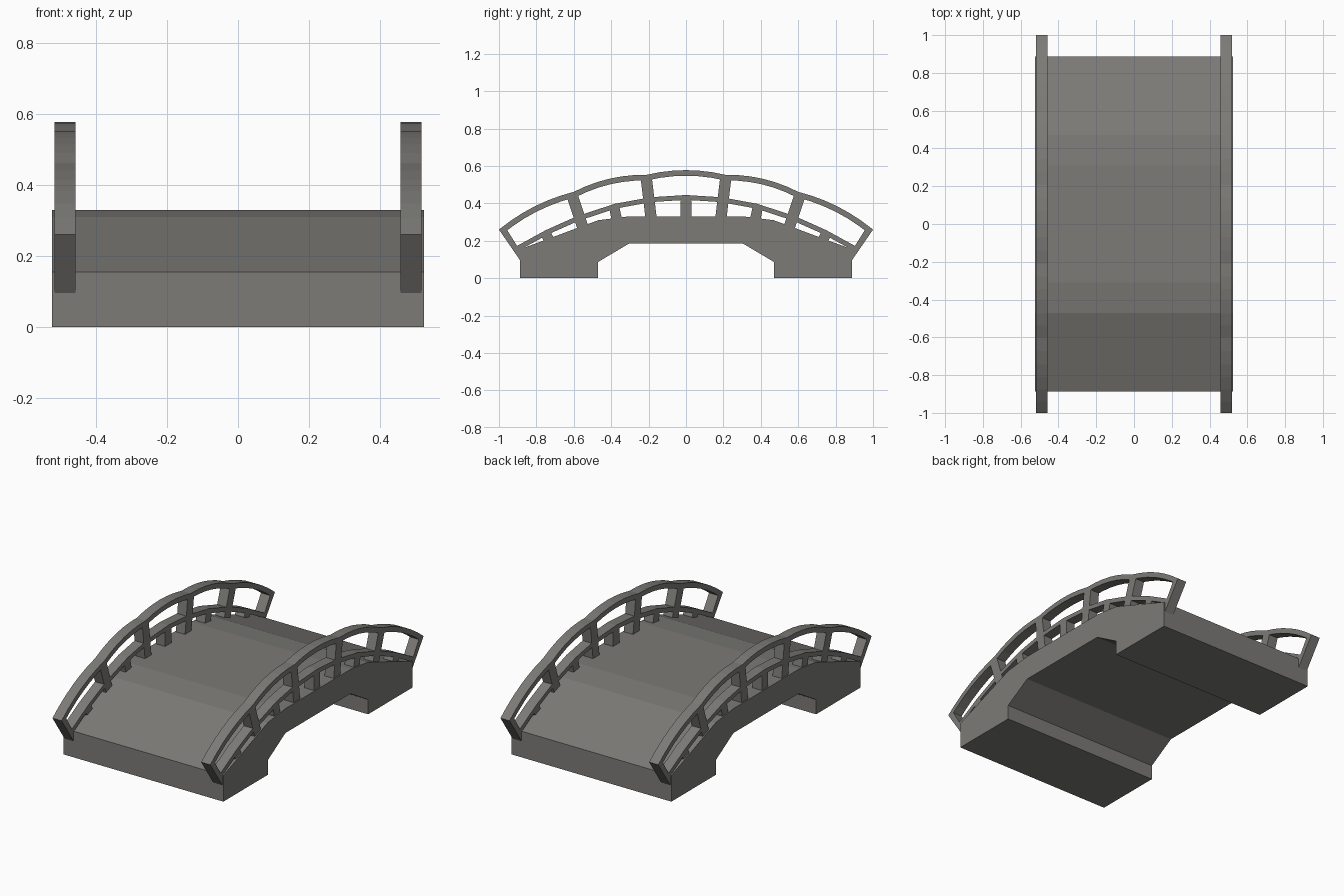
import bpy, bmesh, math
from mathutils import Vector

if "Cube" in bpy.data.objects:
    bpy.data.objects.remove(bpy.data.objects["Cube"])

stone = bpy.data.materials.new("warm grey")
stone.diffuse_color = (0.2, 0.196, 0.184, 1)
stone.use_nodes = True
stone.node_tree.nodes["Principled BSDF"].inputs["Base Color"].default_value = stone.diffuse_color


def prism(name, profiles, x0, x1):
    """Extrude closed (y, z) profiles from x0 to x1."""
    bm = bmesh.new()
    for prof in profiles:
        a = [bm.verts.new((x0, y, z)) for y, z in prof]
        b = [bm.verts.new((x1, y, z)) for y, z in prof]
        n = len(prof)
        bm.faces.new(a)
        bm.faces.new(b[::-1])
        for i in range(n):
            j = (i + 1) % n
            bm.faces.new((a[j], a[i], b[i], b[j]))
    bmesh.ops.recalc_face_normals(bm, faces=bm.faces)
    me = bpy.data.meshes.new(name)
    bm.to_mesh(me)
    bm.free()
    me.materials.append(stone)
    ob = bpy.data.objects.new(name, me)
    bpy.context.collection.objects.link(ob)
    return ob


def mirrored(half):
    """Complete a path running from -y up to the centre."""
    return half + [(-y, z) for y, z in reversed(half) if y < -1e-6]


def scallop(nodes, bulge, steps=6):
    """Path of shallow arcs between nodes."""
    pts = []
    for p, q in zip(nodes, nodes[1:]):
        p, q = Vector(p), Vector(q)
        d = (q - p).normalized()
        n = Vector((-d.y, d.x))
        for i in range(steps):
            t = i / steps
            pts.append(p.lerp(q, t) + n * bulge * 4 * t * (1 - t))
    return [tuple(p) for p in pts] + [nodes[-1]]


def band(path, thick):
    """Closed profile lying below a top path."""
    low = []
    for i, p in enumerate(path):
        d = (Vector(path[min(i + 1, len(path) - 1)]) - Vector(path[max(i - 1, 0)])).normalized()
        low.append((p[0] + d.y * thick, p[1] - d.x * thick))
    return path + low[::-1]


def post(bottom, top, w):
    a, b = Vector(bottom), Vector(top)
    d = (b - a).normalized()
    n = Vector((-d.y, d.x)) * w / 2
    return [tuple(v) for v in (a + n, b + n, b - n, a - n)]


def both(profiles):
    return profiles + [[(-y, z) for y, z in p] for p in profiles]


# Deck with arch underneath
top = mirrored([(-0.887, 0.155), (-0.47, 0.31), (-0.31, 0.33)])
under = mirrored([(-0.887, 0), (-0.47, 0), (-0.47, 0.087), (-0.305, 0.185)])
prism("bridge_deck", [top + under[::-1]], -0.525, 0.525)

# Railing profiles
handrail = band(scallop(mirrored([(-1, 0.26), (-0.6, 0.462), (-0.21, 0.553)]), 0.025), 0.03)
lower_rail = band(mirrored([(-0.905, 0.172), (-0.75, 0.257), (-0.58, 0.333),
                            (-0.38, 0.398), (-0.19, 0.433), (0, 0.445)]), 0.026)
tall = both([post((-0.184, 0.30), (-0.213, 0.54), 0.06),
             post((-0.545, 0.25), (-0.609, 0.445), 0.06)])
short = both([post((-0.365, 0.29), (-0.385, 0.385), 0.055),
              post((-0.725, 0.19), (-0.752, 0.243), 0.055)])
short.append(post((0, 0.31), (0, 0.435), 0.058))
ends = both([[(-1, 0.26), (-0.965, 0.272), (-0.864, 0.11), (-0.885, 0.093)]])

# Both side railings
for side, x0, x1 in (("left", -0.518, -0.458), ("right", 0.458, 0.518)):
    prism(side + "_handrail", [handrail], x0, x1)
    prism(side + "_lower_rail", [lower_rail], x0, x1)
    prism(side + "_tall_posts", tall, x0, x1)
    prism(side + "_short_posts", short, x0, x1)
    prism(side + "_end_posts", ends, x0, x1)
